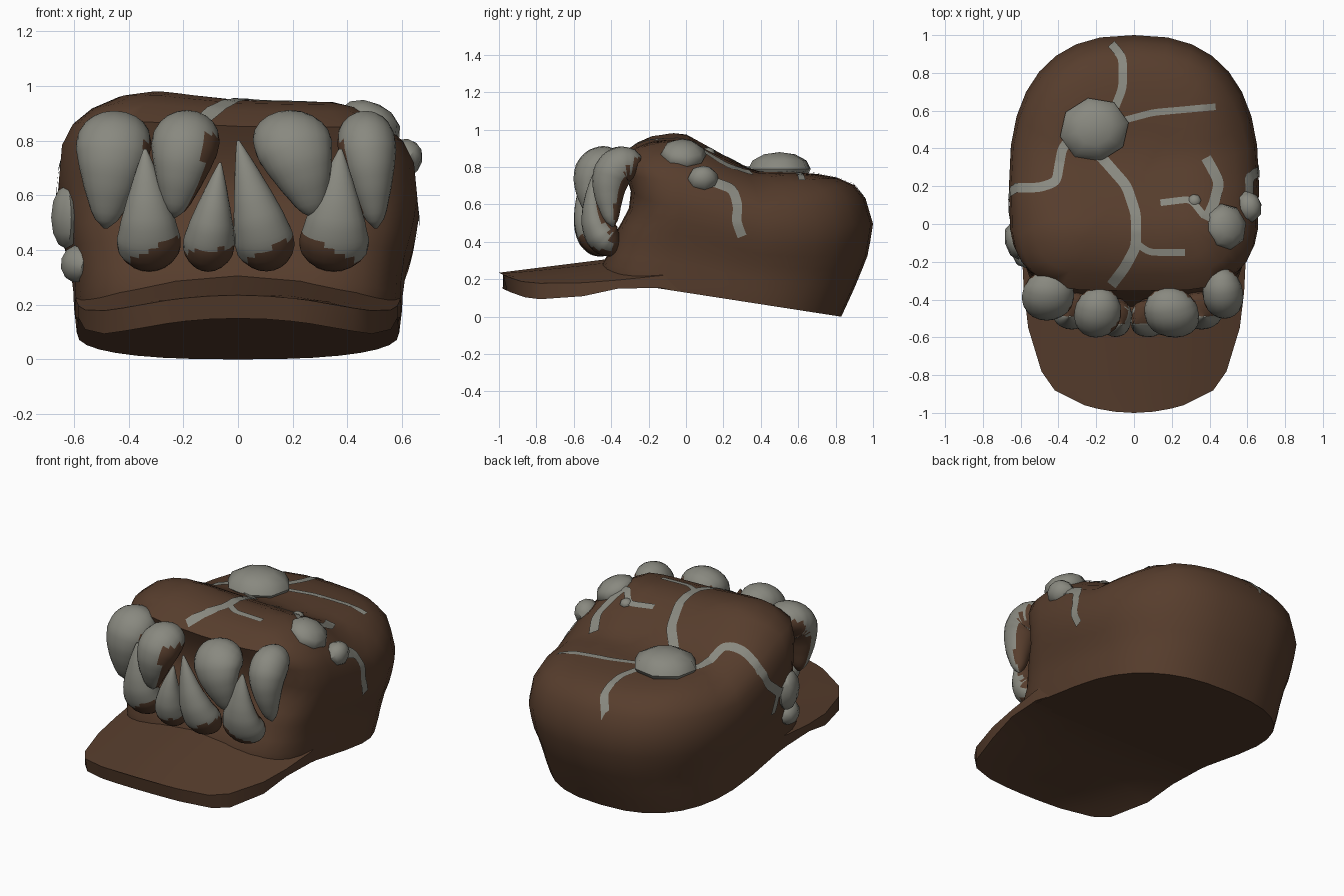
import bpy, bmesh, math
from mathutils import Vector
from mathutils.bvhtree import BVHTree

if "Cube" in bpy.data.objects:
    bpy.data.objects.remove(bpy.data.objects["Cube"])


def material(name, rgb):
    m = bpy.data.materials.new(name)
    m.diffuse_color = (*rgb, 1)
    m.use_nodes = True
    m.node_tree.nodes["Principled BSDF"].inputs["Base Color"].default_value = m.diffuse_color
    return m


BROWN = material("brown", (0.095, 0.047, 0.026))
GREY = material("stone grey", (0.25, 0.25, 0.215))


def finish(bm, name, mats, angle=50):
    bmesh.ops.recalc_face_normals(bm, faces=bm.faces[:])
    me = bpy.data.meshes.new(name)
    bm.to_mesh(me)
    bm.free()
    for m in mats:
        me.materials.append(m)
    ob = bpy.data.objects.new(name, me)
    bpy.context.collection.objects.link(ob)
    bpy.ops.object.select_all(action='DESELECT')
    ob.select_set(True)
    bpy.context.view_layer.objects.active = ob
    bpy.ops.object.shade_smooth_by_angle(angle=math.radians(angle))
    return ob


def skin(bm, rings):
    """Join closed rings of vertices and close both ends."""
    n = len(rings[0])
    for a, b in zip(rings, rings[1:]):
        for i in range(n):
            j = (i + 1) % n
            bm.faces.new((a[i], a[j], b[j], b[i]))
    bm.faces.new(rings[0])
    bm.faces.new(rings[-1])


def lerp_table(t, table):
    if t <= table[0][0]:
        return table[0][1]
    for (a, p), (b, q) in zip(table, table[1:]):
        if t <= b:
            return p + (q - p) * (t - a) / (b - a)
    return table[-1][1]


# crown: rings from the tilted rim up to the uneven top
def crown_top(x, y):
    z = lerp_table(y, [(-.36, .91), (-.22, .945), (0, .95), (.15, .88), (.35, .775), (.8, .765)])
    bump = max(0, 1 - abs(x + .3) / .3) * max(0, 1 - abs(y + .1) / .35)
    edge = max(0, x - .4) * .4 + max(0, -x - .42) * .2
    return z - .02 * x + .03 * bump - edge


def rim(y):
    return .155 * (.83 - y)


def crown_point(t, a, yb, yf, f):
    c, s = math.cos(t), math.sin(t)
    p = 2 / 2.5 if s > 0 else 2 / 4.2
    x = a * math.copysign(abs(c) ** p, c)
    y = .2 + (yb - .2 if s > 0 else .2 - yf) * math.copysign(abs(s) ** p, s)
    return x, y, rim(y) + f * (crown_top(x, y) - rim(y))


levels = [(.59, .83, -.44, 0), (.60, .87, -.45, .12), (.603, .90, -.41, .21), (.615, .94, -.385, .34),
          (.635, .97, -.345, .44), (.65, .985, -.305, .54), (.662, 1.0, -.295, .66),
          (.65, .96, -.33, .83), (.61, .90, -.355, .92)]
for s in (.9, .76, .6, .45, .3, .14):
    levels.append((.6 * s, .2 + .68 * s, .2 - .52 * s, .97 if s > .8 else .99 if s > .7 else 1))
SEG = 32
bm = bmesh.new()
skin(bm, [[bm.verts.new(crown_point(2 * math.pi * i / SEG, *lv)) for i in range(SEG)]
          for lv in levels])
bmesh.ops.recalc_face_normals(bm, faces=bm.faces[:])
surface = BVHTree.FromBMesh(bm)
finish(bm, "cap_crown", [BROWN], 65)

# brim: arched plate with a bowed front edge, running back under the crown
bm = bmesh.new()
rows = [(-.96, .26, .04), (-.88, .42, .04), (-.78, .49, .02), (-.55, .56, 0),
        (-.36, .583, 0), (-.14, .594, 0), (.12, .575, 0)]
rings = []
for y0, w, bow in rows:
    top, bot = [], []
    for u in (-1, -.75, -.4, 0, .4, .75, 1):
        x, y = u * w, y0 - bow * (1 - u * u)
        z = .235 + .125 * (y + 1) - .35 * x * x
        k = min(1, max(0, (y + .6) / .46))
        low = (1 - k) * min(z - .085, .16) + k * (rim(y) + .003)
        top.append(bm.verts.new((x, y, z)))
        bot.append(bm.verts.new((x, y + (.02 if y < -.8 else 0), low)))
    rings.append(top + bot[::-1])
skin(bm, rings)
finish(bm, "cap_brim", [BROWN], 40)


# teeth: tapered lofts along a bent spine
def tooth(name, root, ctrl, tip, rx, ry, profile, is_brown):
    root, ctrl, tip = Vector(root), Vector(ctrl), Vector(tip)
    bm = bmesh.new()
    rings = []
    for i in range(25):
        t = i / 24
        r = lerp_table(t, profile)
        p = root * (1 - t) ** 2 + ctrl * 2 * t * (1 - t) + tip * t * t
        d = ((ctrl - root) * (1 - t) + (tip - ctrl) * t).normalized()
        side = (Vector((1, 0, 0)) - d * d.x).normalized()
        up = d.cross(side)
        rings.append([bm.verts.new(p + side * math.cos(k * math.pi / 10) * rx * r
                                   + up * math.sin(k * math.pi / 10) * ry * r) for k in range(20)])
    skin(bm, rings)
    bmesh.ops.recalc_face_normals(bm, faces=bm.faces[:])
    for f in bm.faces:
        f.material_index = int(is_brown(f.calc_center_median(), f.normal))
    finish(bm, name, [GREY, BROWN], 60)


UPPER = [(0, .5), (.08, .8), (.2, .97), (.35, 1.02), (.5, 1), (.65, .88), (.8, .68), (.92, .44), (.97, .28), (1, .06)]
for i, (x, xt, y, rx, zt, k) in enumerate([
        (-.45, -.485, -.26, .135, .48, .45), (-.185, -.235, -.35, .122, .52, .2),
        (.185, .285, -.35, .14, .52, .4), (.465, .505, -.25, .105, .48, .5)]):
    tooth(f"upper_tooth_{i + 1}", (x, y, .80), (x, y - .22, .87), (xt, y - .14, zt), rx, .105, UPPER,
          lambda c, n: (n.y > .45 and c.z < .85) or (abs(n.x) > .8 and n.x * x < 0 and c.z < .8 and k > .4)
          or (i == 1 and n.x > .6 and c.z < .82))

LOWER = [(0, .55), (.08, .82), (.2, 1), (.35, 1.02), (.55, .86), (.7, .66), (.85, .4), (.95, .18), (1, .05)]
for i, (x, xt, y, rx, zt, k) in enumerate([
        (-.325, -.34, -.36, .115, .77, .5), (-.11, -.065, -.40, .093, .72, .1),
        (.105, 0, -.40, .108, .80, .5), (.35, .375, -.36, .125, .77, -.5)]):
    tooth(f"lower_tooth_{i + 1}", (x, y, .385), (x, y - .17, .41), (xt, y - .13, zt), rx, .09, LOWER,
          lambda c, n: n.y > .45 or c.z < .40 + k * (c.x - x))


# stones: faceted rounded lumps set in the cap
def stone(name, loc, size, tilt=0):
    bm = bmesh.new()
    bmesh.ops.create_uvsphere(bm, u_segments=8, v_segments=6, radius=1)
    for v in bm.verts:
        v.co = Vector((v.co.x * size[0], v.co.y * size[1], v.co.z * size[2]))
    ob = finish(bm, name, [GREY], 50)
    ob.location = loc
    ob.rotation_euler = (0, tilt, .2)


stone("top_stone", (-.21, .5, .79), (.185, .17, .09))
stone("right_stone", (.485, -.015, .865), (.12, .125, .075), .45)
stone("right_small_stone", (.605, .09, .735), (.07, .085, .075), .7)
stone("pebble", (.32, .12, .875), (.038, .038, .03))
stone("left_stone", (-.63, -.09, .52), (.055, .1, .115))
stone("left_small_stone", (-.585, -.15, .35), (.065, .085, .07), .3)


# cracks: thin ribbons laid onto the crown surface
def crack(name, pts, width, origin, direction, to3d):
    pts = [Vector(p) for p in pts]
    path = []
    for a, b in zip(pts, pts[1:]):
        n = max(2, int((b - a).length / .015))
        path += [a.lerp(b, i / n) for i in range(n)]
    path.append(pts[-1])
    for _ in range(4):
        path = [path[0]] + [(a + b * 2 + c) / 4 for a, b, c in zip(path, path[1:], path[2:])] + [path[-1]]
    bm = bmesh.new()
    prev = None
    for i, p in enumerate(path):
        d = (path[min(i + 1, len(path) - 1)] - path[max(i - 1, 0)]).normalized()
        off = Vector((-d.y, d.x)) * width / 2
        row = []
        for u in (-1, 0, 1):
            hit, nrm, _, _ = surface.ray_cast(to3d(p + off * u) + origin, direction)
            if hit is None:
                break
            row.append(bm.verts.new(hit + nrm * .006))
        if len(row) < 3:
            prev = None
            continue
        if prev:
            for j in (0, 1):
                bm.faces.new((prev[j], prev[j + 1], row[j + 1], row[j]))
        prev = row
    ob = finish(bm, name, [GREY])
    # face outward
    if sum(f.normal.dot(direction) for f in ob.data.polygons) > 0:
        ob.data.flip_normals()


TOP = (Vector((0, 0, 3)), Vector((0, 0, -1)), lambda p: Vector((p.x, p.y, 0)))
RIGHT = (Vector((3, 0, 0)), Vector((-1, 0, 0)), lambda p: Vector((0, p.x, p.y)))
LEFT = (Vector((-3, 0, 0)), Vector((1, 0, 0)), lambda p: Vector((0, p.x, p.y)))
cracks = [
    (TOP, .045, [(-.12, .95), (-.06, .88), (-.06, .72), (-.1, .62)]),
    (TOP, .035, [(-.05, .55), (.1, .59), (.43, .62)]),
    (TOP, .05, [(-.63, .19), (-.5, .19), (-.41, .22), (-.38, .4), (-.33, .46)]),
    (TOP, .055, [(-.18, .36), (-.04, .2), (.01, .05), (.01, -.12), (-.05, -.23), (-.12, -.32)]),
    (TOP, .035, [(.01, -.1), (.08, -.15), (.27, -.15)]),
    (TOP, .055, [(.38, .35), (.45, .22), (.42, .1), (.38, .02)]),
    (TOP, .035, [(.14, .11), (.3, .13), (.37, .04)]),
    (RIGHT, .05, [(.14, .72), (.25, .68), (.28, .58), (.265, .52), (.3, .43)]),
    (LEFT, .055, [(.19, .76), (.15, .65), (.02, .55), (-.08, .52)]),
    (LEFT, .05, [(.04, .57), (.06, .43)]),
]
for i, (view, w, pts) in enumerate(cracks):
    crack(f"crack_{i + 1}", pts, w, *view)
